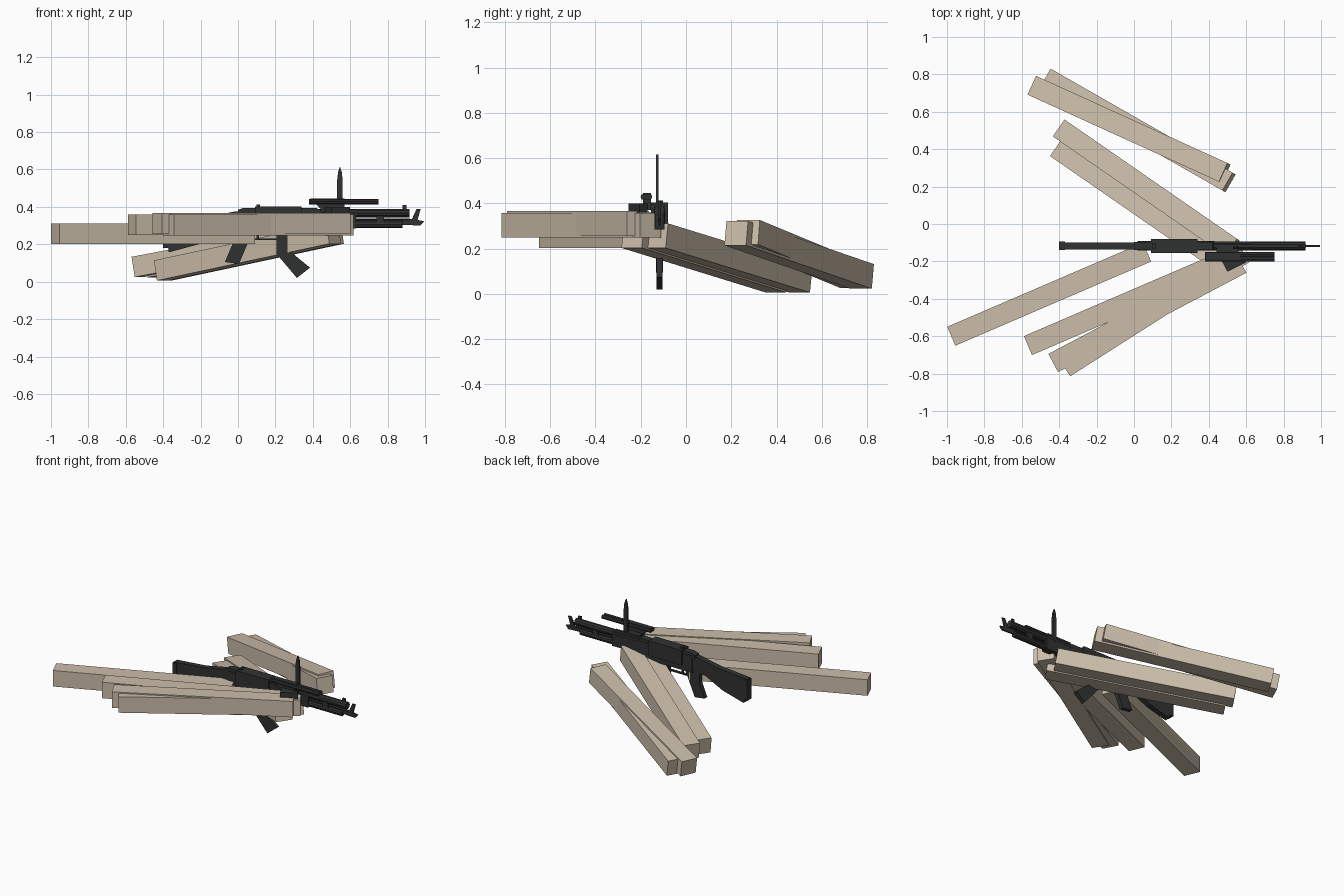
import bpy, bmesh, math
from mathutils import Vector, Matrix

if "Cube" in bpy.data.objects:
    bpy.data.objects.remove(bpy.data.objects["Cube"])


def material(name, col):
    m = bpy.data.materials.new(name)
    m.diffuse_color = (*col, 1)
    m.use_nodes = True
    m.node_tree.nodes["Principled BSDF"].inputs["Base Color"].default_value = m.diffuse_color
    return m


WOOD = material("pale wood", (0.60, 0.51, 0.40))
METAL = material("dark gunmetal", (0.030, 0.031, 0.031))
GUN_Y = -0.117


def finish(name, bm, mat):
    bmesh.ops.recalc_face_normals(bm, faces=bm.faces)
    me = bpy.data.meshes.new(name)
    bm.to_mesh(me)
    bm.free()
    me.materials.append(mat)
    ob = bpy.data.objects.new(name, me)
    bpy.context.collection.objects.link(ob)
    return ob


def beam(name, a, b, w=0.11, h=0.11):
    """Square timber whose centre line runs from a to b."""
    a, b = Vector(a), Vector(b)
    d = (b - a).normalized()
    side = Vector((0, 0, 1)).cross(d).normalized()
    up = d.cross(side)
    rot = Matrix((d, side, up)).transposed().to_4x4()
    bm = bmesh.new()
    bmesh.ops.create_cube(bm, size=1, matrix=Matrix.Translation((a + b) / 2) @ rot
                          @ Matrix.Diagonal(((b - a).length, w, h, 1)))
    finish(name, bm, WOOD)


def plate(name, pts, thick, y=GUN_Y):
    """Side outline in x, z given a thickness in y."""
    bm = bmesh.new()
    f = bm.faces.new([bm.verts.new((x, y - thick / 2, z)) for x, z in pts])
    ext = bmesh.ops.extrude_face_region(bm, geom=[f])
    bmesh.ops.translate(bm, vec=(0, thick, 0),
                        verts=[v for v in ext["geom"] if isinstance(v, bmesh.types.BMVert)])
    return finish(name, bm, METAL)


def block(name, x0, x1, z0, z1, thick, y=GUN_Y):
    return plate(name, [(x0, z0), (x1, z0), (x1, z1), (x0, z1)], thick, y)


def tube(name, x0, x1, z, r, y=GUN_Y, n=10):
    bm = bmesh.new()
    m = Matrix.Translation(((x0 + x1) / 2, y, z)) @ Matrix.Rotation(math.pi / 2, 4, 'Y')
    bmesh.ops.create_cone(bm, cap_ends=True, segments=n, radius1=r, radius2=r,
                          depth=x1 - x0, matrix=m)
    return finish(name, bm, METAL)


# timbers: level ones at the front, sloping pairs at the back
beam("front_beam_left", (-0.977, -0.60, 0.257), (0.07, -0.15, 0.257))
beam("front_beam_middle", (-0.567, -0.65, 0.305), (0.48, -0.20, 0.305))
beam("front_beam_right", (-0.432, -0.743, 0.311), (0.575, -0.212, 0.311))
beam("front_beam_outer", (-0.371, -0.768, 0.303), (0.588, -0.157, 0.303))
beam("back_beam_inner_a", (-0.395, 0.508, 0.06), (0.527, -0.13, 0.257))
beam("back_beam_inner_b", (-0.41, 0.403, 0.06), (0.512, -0.235, 0.257))
beam("back_beam_outer_a", (-0.538, 0.738, 0.079), (0.485, 0.272, 0.272))
beam("back_beam_outer_b", (-0.465, 0.778, 0.077), (0.508, 0.222, 0.268))

# stock, receiver and cover
plate("stock", [(-0.395, 0.325), (-0.37, 0.157), (-0.21, 0.20), (-0.08, 0.265),
                (0.06, 0.27), (0.06, 0.375), (-0.02, 0.375), (-0.17, 0.345),
                (-0.30, 0.333)], 0.038)
block("butt_plate", -0.40, -0.37, 0.18, 0.32, 0.046)
block("receiver", 0.02, 0.43, 0.262, 0.375, 0.05)
plate("receiver_cover", [(0.0, 0.36), (0.0, 0.385), (0.03, 0.395), (0.42, 0.395),
                         (0.45, 0.36)], 0.044)
block("feed_cover", 0.09, 0.34, 0.30, 0.403, 0.076)
block("rear_sight", 0.10, 0.118, 0.40, 0.412, 0.03)

# grip, trigger guard and slanted magazine
plate("pistol_grip", [(-0.03, 0.28), (0.085, 0.28), (0.05, 0.20), (0.005, 0.095),
                      (-0.07, 0.105), (-0.03, 0.20)], 0.03)
block("trigger_guard", 0.04, 0.22, 0.222, 0.23, 0.018)
block("trigger", 0.10, 0.112, 0.228, 0.27, 0.01)
plate("magazine", [(0.205, 0.275), (0.205, 0.15), (0.315, 0.02), (0.385, 0.075),
                   (0.275, 0.165), (0.265, 0.275)], 0.028)

# barrel group
tube("barrel", 0.42, 0.917, 0.367, 0.024)
tube("gas_tube", 0.40, 0.88, 0.306, 0.021)
block("forearm", 0.40, 0.63, 0.285, 0.385, 0.046)
tube("cleaning_rod", 0.60, 0.92, 0.332, 0.008, n=6)
block("gas_block", 0.74, 0.78, 0.30, 0.375, 0.036)
block("front_sight", 0.88, 0.90, 0.38, 0.41, 0.012)
plate("muzzle_blade", [(0.86, 0.335), (0.93, 0.335), (0.955, 0.39), (0.977, 0.39),
                       (0.96, 0.33), (0.995, 0.323), (0.975, 0.30), (0.87, 0.305)], 0.01)

# offset side tubes with bracket
plate("side_bracket", [(0.385, 0.445), (0.57, 0.445), (0.57, 0.37), (0.46, 0.37),
                       (0.42, 0.41)], 0.035, -0.172)
for i, y in enumerate((-0.187, -0.163)):
    tube(f"side_tube_{i + 1}", 0.38, 0.75, 0.428, 0.014, y, 8)
block("side_mount", 0.44, 0.56, 0.37, 0.395, 0.06, -0.145)

# wedge sticking out to the front
bm = bmesh.new()
f = bm.faces.new([bm.verts.new((x, y, 0.36)) for x, y in
                  [(0.46, -0.18), (0.50, -0.255), (0.60, -0.205), (0.57, -0.17)]])
ext = bmesh.ops.extrude_face_region(bm, geom=[f])
bmesh.ops.translate(bm, vec=(0, 0, 0.04),
                    verts=[v for v in ext["geom"] if isinstance(v, bmesh.types.BMVert)])
finish("side_wedge", bm, METAL)

# upright pointed blade
plate("upright_spike", [(0.53, 0.37), (0.56, 0.37), (0.56, 0.54), (0.555, 0.585),
                        (0.545, 0.615), (0.535, 0.585), (0.53, 0.54)], 0.012, -0.127)
